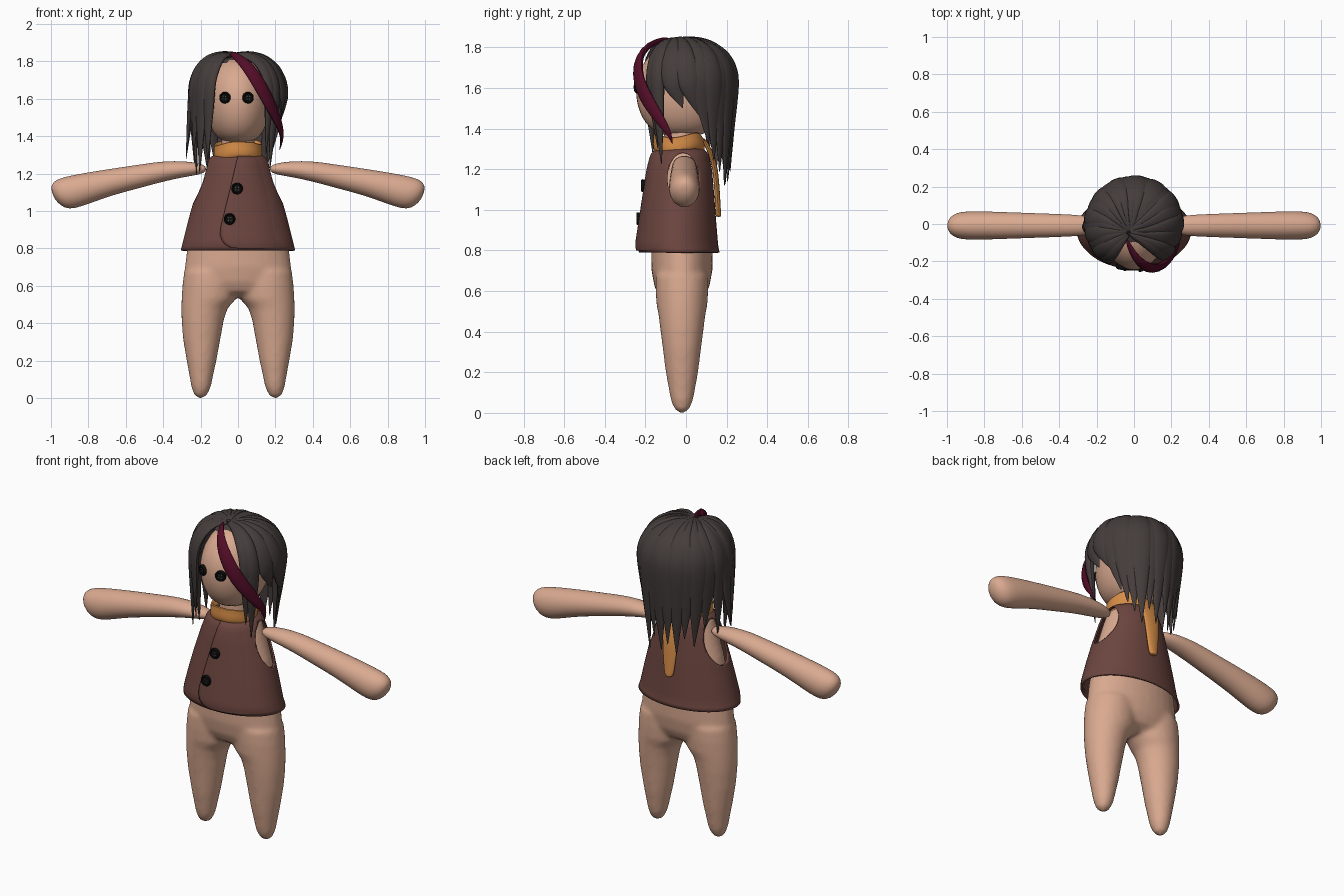
import bpy, bmesh, math
from mathutils import Vector, Matrix

if "Cube" in bpy.data.objects:
    bpy.data.objects.remove(bpy.data.objects["Cube"])

def mat(name, r, g, b):
    m = bpy.data.materials.new(name)
    m.diffuse_color = (r, g, b, 1)
    m.use_nodes = True
    m.node_tree.nodes["Principled BSDF"].inputs["Base Color"].default_value = m.diffuse_color
    return m

SKIN = mat("skin", 0.70, 0.40, 0.28)
HAIR = mat("dark_hair", 0.058, 0.046, 0.044)
STREAK = mat("wine_streak", 0.085, 0.004, 0.02)
CLOTH = mat("brown_cloth", 0.15, 0.060, 0.050)
SCARF = mat("orange_scarf", 0.68, 0.27, 0.065)
BLACK = mat("black_button", 0.004, 0.004, 0.004)
HOLE = mat("button_hole", 0.10, 0.08, 0.07)

def add(name, bm, material, subsurf=0, angle=40):
    bmesh.ops.recalc_face_normals(bm, faces=bm.faces)
    me = bpy.data.meshes.new(name)
    bm.to_mesh(me)
    bm.free()
    me.materials.append(material)
    ob = bpy.data.objects.new(name, me)
    bpy.context.collection.objects.link(ob)
    for o in bpy.context.selected_objects:
        o.select_set(False)
    ob.select_set(True)
    bpy.context.view_layer.objects.active = ob
    bpy.ops.object.shade_smooth_by_angle(angle=math.radians(angle))
    if subsurf:
        ob.modifiers.new("Smooth", 'SUBSURF').levels = subsurf
        ob.modifiers["Smooth"].render_levels = subsurf
    return ob

def loft(bm, rings, caps=True, wrap=True):
    """Skin a list of point rings with quads."""
    vs = [[bm.verts.new(p) for p in r] for r in rings]
    n = len(vs[0])
    for a, b in zip(vs, vs[1:]):
        for i in range(n if wrap else n - 1):
            j = (i + 1) % n
            bm.faces.new((a[i], a[j], b[j], b[i]))
    if caps:
        bm.faces.new(vs[0])
        bm.faces.new(vs[-1])
    return bm

def ring(cx, cy, z, rx, ry, n=32):
    return [(cx + rx * math.cos(2 * math.pi * i / n), cy + ry * math.sin(2 * math.pi * i / n), z)
            for i in range(n)]

def table(rows, t):
    """Linear interpolation of rows keyed by their first value."""
    if t <= rows[0][0]:
        return rows[0][1:]
    for a, b in zip(rows, rows[1:]):
        if t <= b[0]:
            f = (t - a[0]) / (b[0] - a[0])
            return [p + (q - p) * f for p, q in zip(a[1:], b[1:])]
    return rows[-1][1:]

# Torso and legs, fused into one soft body
bm = bmesh.new()
torso = [(.54, .20, .06), (.57, .26, .11), (.62, .285, .135), (.70, .285, .15), (.8, .272, .152),
         (.95, .238, .15), (1.06, .215, .14), (1.2, .172, .125), (1.27, .145, .115), (1.30, .09, .09),
         (1.42, .09, .09)]
loft(bm, [ring(0, -.02, z, rx, ry) for z, rx, ry in torso])
leg = [(.0, .19, .21, .012), (.015, .165, .235, .035), (.06, .145, .25, .055), (.2, .115, .275, .08),
       (.32, .093, .295, .095), (.42, .075, .302, .108), (.48, .055, .303, .115), (.53, .01, .302, .125),
       (.6, .0, .298, .13), (.68, .0, .288, .13)]
for s in (1, -1):
    loft(bm, [ring(s * (a + b) / 2, -.02, z, (b - a) / 2, ry) for z, a, b, ry in leg])
body = add("body", bm, SKIN, angle=180)
rm = body.modifiers.new("Fuse", 'REMESH')
rm.mode, rm.voxel_size, rm.use_smooth_shade = 'VOXEL', .013, True
sm = body.modifiers.new("Soften", 'SMOOTH')
sm.factor, sm.iterations = .5, 8

# Arms: x, centre z, half height, half depth
arm = [(.17, 1.225, .012, .02), (.20, 1.225, .03, .04), (.28, 1.225, .042, .056), (.40, 1.213, .055, .062),
       (.52, 1.187, .063, .066), (.68, 1.155, .072, .072), (.82, 1.120, .082, .077), (.90, 1.098, .087, .077),
       (.95, 1.092, .080, .070), (.985, 1.097, .052, .048), (1.0, 1.102, .02, .02)]
for s, side in ((1, "right"), (-1, "left")):
    bm = bmesh.new()
    rings = []
    for x, cz, rz, ry in arm:
        # the hand end leans, so its lower side lies closer to the body
        rings.append([(s * (x + .25 * (p[0]) * (x > .8)), p[1], cz + p[0]) for p in ring(0, -.008, 0, rz, ry, 20)])
    mx = max(abs(p[0]) for r in rings for p in r)
    rings = [[(p[0] / max(1, mx), p[1], p[2]) for p in r] for r in rings]
    add(side + "_arm", loft(bm, rings), SKIN, 1, 180)

# Head
bm = bmesh.new()
rings = []
for i in range(25):
    u = math.radians(-87 + 174 * i / 24)
    f = math.cos(u) ** (.7 if u < 0 else .95)
    rings.append(ring(0, -.02, 1.592 + .23 * math.sin(u), .172 * f, .226 * f, 40))
add("head", loft(bm, rings), SKIN, angle=180)

# Vest: z, half width, front y, back y
VEST = [(.79, .306, -.232, .165), (.83, .296, -.24, .158), (.95, .266, -.222, .148), (1.06, .235, -.205, .14),
        (1.2, .19, -.183, .128), (1.27, .163, -.165, .113), (1.295, .14, -.145, .095), (1.31, .105, -.125, .07)]

def vest_point(z, a, off=0.0):
    rx, f, b = table(VEST, z)
    return ((rx + off) * math.cos(a), (f + b) / 2 + ((b - f) / 2 + off) * math.sin(a), z)

def shell(ob, t):
    m = ob.modifiers.new("Thickness", 'SOLIDIFY')
    m.thickness, m.offset = t, -1

bm = bmesh.new()
zs = [.79 + .52 * i / 26 for i in range(27)]
loft(bm, [[vest_point(z, 2 * math.pi * i / 64) for i in range(64)] for z in zs], caps=False)
vest = add("vest", bm, CLOTH)
shell(vest, .01)
bm = bmesh.new()
bmesh.ops.create_cone(bm, cap_ends=True, segments=40, radius1=1, radius2=1, depth=1,
                      matrix=Matrix.Translation((0, -.014, 1.155)) @ Matrix.Diagonal((1, .077, .125, 1))
                      @ Matrix.Rotation(math.pi / 2, 4, 'Y'))
cutter = add("armhole_cutter", bm, CLOTH)
cutter.hide_render = True
cutter.hide_set(True)
bo = vest.modifiers.new("Armholes", 'BOOLEAN')
bo.operation, bo.object, bo.solver = 'DIFFERENCE', cutter, 'EXACT'

# Overlapping front flap with a rounded lower corner
EDGE = [(.80, .0), (.806, -.04), (.82, -.065), (.84, -.082), (.87, -.092), (.91, -.09), (1.12, -.04), (1.30, .0)]
bm = bmesh.new()
rows = []
for z in [.80, .806, .82, .84, .87] + [.91 + .39 * i / 14 for i in range(15)]:
    x0 = table(EDGE, z)[0]
    a0 = -math.acos(x0 / table(VEST, z)[0])
    a1 = -.75
    rows.append([vest_point(z, a0 + (a1 - a0) * i / 16, .014 * (1 - (i / 16) ** 2) - .002) for i in range(17)])
flap = add("vest_flap", loft(bm, rows, caps=False, wrap=False), CLOTH)
shell(flap, .01)

# Scarf band around the neck, and its tail down the back
bm = bmesh.new()
band = [(1.275, .118), (1.285, .128), (1.315, .132), (1.345, .127), (1.36, .13), (1.365, .12), (1.34, .10)]
rings = []
for z, r in band:
    rings.append([(x, y, zz + .012 * math.sin(3 * math.atan2(y, x)) + .008 * (x > .06))
                  for x, y, zz in ring(0, -.035, z, r, r * .98, 32)])
add("scarf", loft(bm, rings, caps=False), SCARF, 1, 60)
bm = bmesh.new()
tail = [(1.36, .08, .055), (1.28, .125, .06), (1.2, .145, .055), (1.1, .153, .045), (1.0, .158, .034),
        (.975, .16, .028), (.965, .16, .015)]
add("scarf_tail", loft(bm, [ring(0, y, z, w, .014, 12) for z, y, w in tail]), SCARF, 1, 60)

# Buttons: dished discs with four thread holes, used for eyes and vest
def button(name, pos, turn):
    M = Matrix.Translation(pos) @ Matrix.Rotation(turn, 4, 'Z') @ Matrix.Rotation(math.pi / 2, 4, 'X')
    bm = bmesh.new()
    prof = [(-.012, .029), (.008, .031), (.013, .028), (.013, .024), (.009, .021), (.009, .002)]
    loft(bm, [[M @ Vector(p) for p in ring(0, 0, z, r, r, 24)] for z, r in prof])
    add(name, bm, BLACK)
    bm = bmesh.new()
    for k in range(4):
        a = math.pi / 4 + k * math.pi / 2
        bmesh.ops.create_cone(bm, cap_ends=True, segments=8, radius1=.0035, radius2=.0035, depth=.004,
                              matrix=M @ Matrix.Translation((.01 * math.cos(a), .01 * math.sin(a), .009)))
    add(name + "_holes", bm, HOLE)

button("left_eye", (-.068, -.229, 1.606), -.45)
button("right_eye", (.052, -.236, 1.606), .35)
button("upper_button", (-.005, -.208, 1.12), 0)
button("lower_button", (-.045, -.232, .957), 0)

# Scalp under the locks, open at the face and at the cheeks
bm = bmesh.new()
bmesh.ops.create_uvsphere(bm, u_segments=40, v_segments=24, radius=1,
                          matrix=Matrix.Translation((0, .01, 1.61)) @ Matrix.Diagonal((.212, .222, .228, 1)))
def bare(c):
    return c.y < -.10 or c.z < 1.45 or (c.z < 1.6 and c.y < .08)
bmesh.ops.delete(bm, geom=[f for f in bm.faces if bare(f.calc_center_median())], context='FACES')
add("scalp", bm, HAIR)

# Hair locks: a lens-shaped section swept along a path and tapered to a tip
def lock(name, pts, width, thick, material):
    pts = [Vector(p) for p in pts]
    n = len(pts) - 1
    rings = []
    for i, p in enumerate(pts):
        t = (pts[min(i + 1, n)] - pts[max(i - 1, 0)]).normalized()
        out = Vector((p.x, p.y, .05)).normalized()
        side = t.cross(out).normalized()
        nor = side.cross(t)
        u = i / n
        w = width * (min(1, .3 + 2.2 * u) if u < .55 else max(.03, 1 - ((u - .55) / .45) ** 1.3)) / 2
        h = thick * max(.08, w / width * 2)
        rings.append([p + side * w * math.cos(a) + nor * h * math.sin(a)
                      for a in (k * math.pi / 4 for k in range(8))])
    add(name, loft(bmesh.new(), rings), material, 1, 60)

def hair_path(a0, a1, tip, flare):
    """From the crown over the dome, then hanging to the tip."""
    pts = []
    for i in range(15):
        u = i / 14
        a = math.radians(a0 + (a1 - a0) * u ** 1.3)
        e = min(1, u / .55) * math.pi / 2
        d = max(0, (u - .55) / .45)
        r = math.sin(e) * (1 + (flare - 1) * d)
        k = 1 - math.sin(e)
        z = 1.63 + .2 * math.cos(e) + .022 * math.sin(2 * e) - (1.63 - tip) * d
        pts.append((-.03 * k + .245 * r * math.cos(a), -.05 * k + .238 * r * math.sin(a), z))
    return pts

# start angle, end angle, tip height, tip flare, width
LOCKS = [(-128, -134, 1.27, .95, .10), (-138, -147, 1.20, 1.0, .11), (-152, -158, 1.30, 1.05, .12),
         (-166, -168, 1.19, .92, .12), (-178, -176, 1.27, 1.14, .12), (170, 172, 1.22, .95, .12),
         (157, 150, 1.28, .95, .13), (143, 136, 1.17, .88, .13), (129, 122, 1.22, .9, .13),
         (115, 110, 1.12, .86, .13), (101, 98, 1.18, .92, .13), (87, 85, 1.13, .86, .14),
         (73, 73, 1.20, .9, .13), (58, 62, 1.11, .9, .14), (43, 52, 1.18, .88, .14),
         (26, 42, 1.24, .86, .14), (8, 32, 1.32, .88, .14), (-10, 20, 1.45, .92, .13),
         (-26, -4, 1.50, .94, .12), (-38, -36, 1.22, .86, .09), (-46, -44, 1.30, .84, .08)]
for k, (a0, a1, tip, flare, w) in enumerate(LOCKS):
    lock("hair_lock_%02d" % (k + 1), hair_path(a0, a1, tip, flare), w, .024 + .005 * (k % 2), HAIR)

# Coloured streak sweeping across the right side of the face
lock("hair_streak", [(-.04, -.08, 1.845), (-.01, -.155, 1.83), (.04, -.215, 1.785), (.09, -.24, 1.72),
                     (.135, -.235, 1.64), (.175, -.205, 1.565), (.21, -.16, 1.49), (.235, -.11, 1.42),
                     (.235, -.08, 1.37), (.22, -.065, 1.32)], .085, .022, STREAK)
